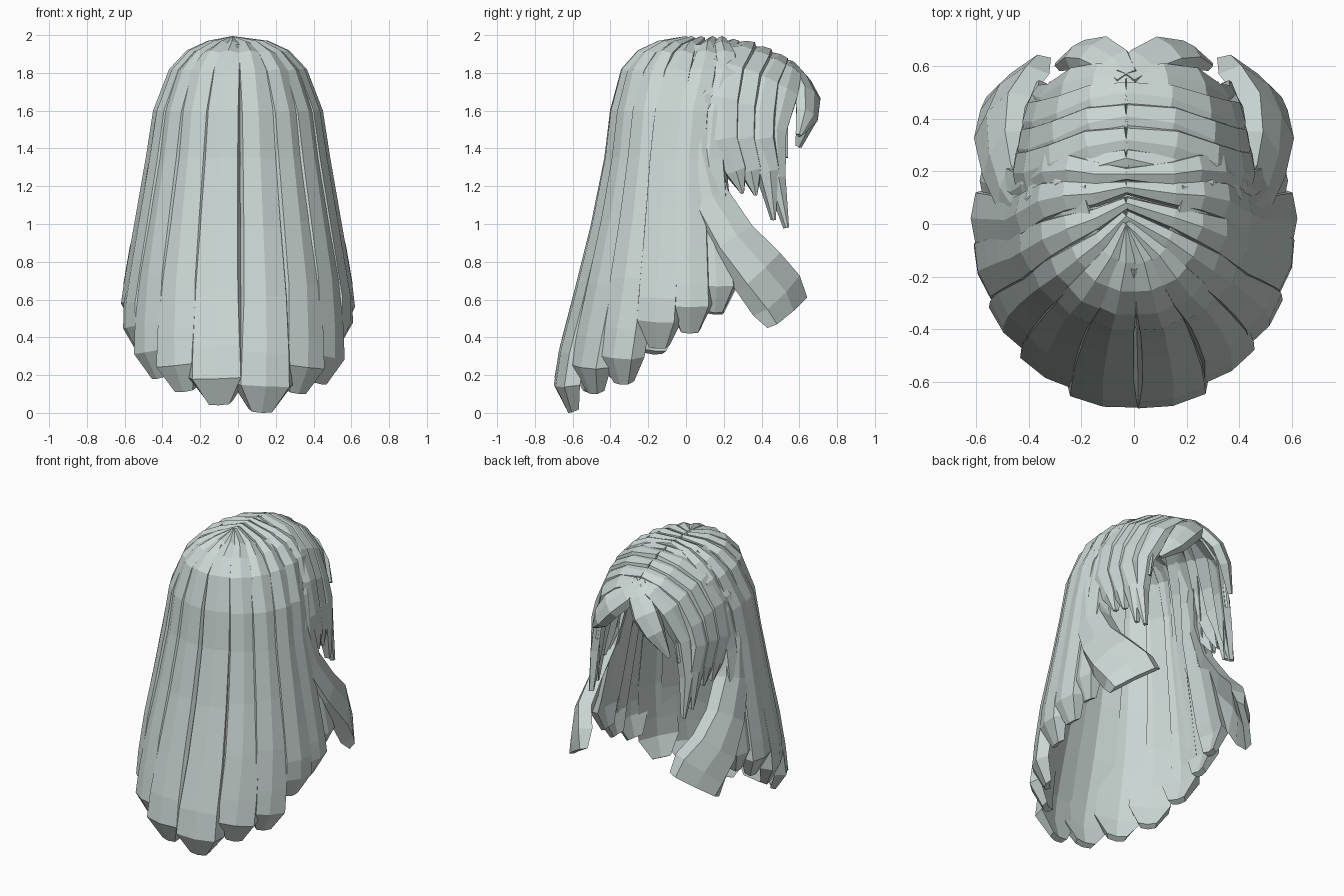
import bpy, bmesh, math
from mathutils import Vector

cube = bpy.data.objects.get("Cube")
if cube:
    bpy.data.objects.remove(cube)

mat = bpy.data.materials.new("pale_grey_green")
mat.use_nodes = True
COLOUR = (0.60, 0.68, 0.66, 1)
mat.diffuse_color = COLOUR
mat.node_tree.nodes["Principled BSDF"].inputs["Base Color"].default_value = COLOUR

# Outer outline of the hair: height, half width, depth to the back
OUTLINE = [(2.0, 0.0, 0.0), (1.97, 0.16, 0.15), (1.92, 0.27, 0.26), (1.82, 0.365, 0.35),
           (1.6, 0.45, 0.41), (1.4, 0.48, 0.43), (1.0, 0.55, 0.51), (0.6, 0.62, 0.61),
           (0.3, 0.62, 0.69), (0.0, 0.60, 0.73)]
# Lock cross-section: across, outward
SECTION = [(-1, -0.8), (-0.8, 0.25), (0, 0.5), (0.8, 0.25), (1, -0.8), (0, -0.5)]


def hair_point(angle, z, scale=1.0):
    """Point on the hair outline; angle 0 is the back, positive is +x."""
    z = max(0, min(2, z))
    for (z1, x1, b1), (z2, x2, b2) in zip(OUTLINE, OUTLINE[1:]):
        if z >= z2:
            f = (z1 - z) / (z1 - z2)
            x, b = x1 + (x2 - x1) * f, b1 + (b2 - b1) * f
            break
    return Vector((math.sin(angle) * x * scale, -math.cos(angle) * b * scale, z))


def finish(name, bm):
    bmesh.ops.recalc_face_normals(bm, faces=bm.faces)
    mesh = bpy.data.meshes.new(name)
    bm.to_mesh(mesh)
    bm.free()
    mesh.materials.append(mat)
    obj = bpy.data.objects.new(name, mesh)
    bpy.context.collection.objects.link(obj)
    return obj


def lock(name, points, widths, thick=0.06, front_limit=0.35):
    """Sweep the lock section along a path, facing away from the head axis."""
    pts = [Vector(p) for p in points]
    bm = bmesh.new()
    rings = []
    for i, p in enumerate(pts):
        tangent = (pts[min(i + 1, len(pts) - 1)] - pts[max(i - 1, 0)]).normalized()
        limit = front_limit if p.z < 1.5 else 0.35
        centre = Vector((0, max(0, min(limit, p.y)), min(p.z, 1.5)))
        out = p - centre
        out = (out - tangent * out.dot(tangent)).normalized()
        side = tangent.cross(out)
        t = thick * (0.5 if i in (0, len(pts) - 1) else 1)
        rings.append([bm.verts.new(p + side * u * widths[i] + out * (v - 0.5) * t)
                      for u, v in SECTION])
    n = len(SECTION)
    for a, b in zip(rings, rings[1:]):
        for k in range(n):
            bm.faces.new((a[k], a[(k + 1) % n], b[(k + 1) % n], b[k]))
    bm.faces.new(rings[0])
    bm.faces.new(rings[-1])
    return finish(name, bm)


def long_lock(name, degrees, tip, root_y, half):
    """A lock that falls from the parting down the outline to a blunt tip."""
    a = math.radians(degrees)
    heights = [1.97, 1.92, 1.82, 1.6, 1.35]
    heights += [1.35 + (tip + 0.14 - 1.35) * f for f in (0.3, 0.6, 0.85, 1)]
    pts = [Vector((-0.03, root_y, 1.995))]
    widths = [0.025]
    for z in heights:
        p = hair_point(a, z)
        p.y += root_y * max(0, min(1, (z - 1.5) / 0.6))
        pts.append(p)
        widths.append(half * (math.hypot(p.x, p.y) / 0.62) ** 0.9 + 0.012)
    pts.append(hair_point(a, tip, 0.88))
    widths.append(half * 0.5)
    lock(name, pts, widths, 0.075)


# Long back and side locks: angle, tip height, parting position, half width
BACK = [(-106, 0.52, 0.19, 0.10), (-92, 0.44, 0.14, 0.11), (-73, 0.31, 0.08, 0.12),
        (-53, 0.18, 0.03, 0.12), (-33, 0.11, 0, 0.13), (-11, 0.04, 0, 0.135),
        (14, 0.0, 0, 0.135), (37, 0.10, 0, 0.125), (56, 0.15, 0.03, 0.12),
        (75, 0.34, 0.08, 0.115), (92, 0.42, 0.14, 0.11), (106, 0.53, 0.19, 0.10)]
for i, (deg, tip, y, half) in enumerate(BACK):
    long_lock(f"long_lock_{i + 1}", deg, tip, y, half)

# Thin under sheet that closes the gaps between the long locks
bm = bmesh.new()
rows = []
for z in (1.95, 1.88, 1.75, 1.55, 1.2, 0.8, 0.45):
    row = []
    for k in range(-6, 7):
        a = math.radians(k * 16)
        p = hair_point(a, z + (0.18 * abs(k) / 6 if z < 0.5 else 0), 0.92)
        p.y += 0.17 * abs(math.sin(a)) * max(0, min(1, (z - 1.5) / 0.6))
        row.append(bm.verts.new(p))
    rows.append(row)
for a, b in zip(rows, rows[1:]):
    for k in range(12):
        bm.faces.new((a[k], a[k + 1], b[k + 1], b[k]))
sheet = finish("under_sheet", bm)
solid = sheet.modifiers.new("thickness", "SOLIDIFY")
solid.thickness = 0.015

# Face-framing locks, bangs and forelocks, mirrored with small differences
for s, label in ((1, "left"), (-1, "right")):
    def path(points):
        return [(s * x - 0.03 * max(0, 1 - abs(x) * 4), y, z) for x, y, z in points]

    # The face lock falls along the cheek, then flares forward and inward
    lock(f"{label}_face_lock",
         path([(0, 0.25, 1.98), (0.16, 0.21, 1.955), (0.3, 0.15, 1.87), (0.41, 0.1, 1.69),
               (0.47, 0.08, 1.4), (0.51, 0.14, 1.15), (0.55, 0.27, 0.94), (0.56, 0.42, 0.77),
               (0.51, 0.53, 0.64), (0.47, 0.57, 0.54)]),
         [0.04, 0.06, 0.08, 0.1, 0.11, 0.12, 0.14, 0.17, 0.19, 0.18], 0.08, 0.0)

    # Bangs that cross the head and hang beside the face
    for j, (y, z, drop, tip_y, tip) in enumerate([(0.32, 1.97, 0.09, 0.3, 1.16),
                                                  (0.41, 1.94, 0.09, 0.37, 1.15),
                                                  (0.50, 1.90, 0.08, 0.47, 1.02)]):
        r = 1 - 0.04 * j
        lock(f"{label}_bang_{j + 1}",
             path([(0, y, z), (0.17 * r, y - drop * 0.3, z - 0.025),
                   (0.32 * r, y - drop, z - 0.12), (0.42 * r, y - drop * 1.4, z - 0.3),
                   (0.46 * r, y - drop * 1.4, 1.45), (0.45 * r, (y - drop + tip_y) / 2, 1.28),
                   (0.42 * r, tip_y, tip)]),
             [0.055, 0.075, 0.09, 0.1, 0.095, 0.065, 0.01], 0.06)

    # Front wisps along the edge of the face
    lock(f"{label}_wisp",
         path([(0, 0.56, 1.86), (0.14, 0.565, 1.83), (0.27, 0.535, 1.72), (0.36, 0.48, 1.5),
               (0.39, 0.49, 1.25), (0.37, 0.54, 0.98)]),
         [0.05, 0.075, 0.09, 0.075, 0.055, 0.012], 0.05)

    # Forelock that rolls over the forehead
    lock(f"{label}_forelock",
         path([(0, 0.57, 1.86), (0.06, 0.635, 1.79), (0.15, 0.68, 1.7),
               (0.23, 0.675, 1.58), (0.3, 0.61, 1.44 + 0.03 * s)]),
         [0.05, 0.08, 0.09, 0.07, 0.012], 0.05)

# Inner scalp under the bangs
bm = bmesh.new()
rows = []
for y, top, half in ((-0.05, 1.95, 0.4), (0.2, 1.92, 0.41), (0.4, 1.88, 0.39), (0.54, 1.8, 0.32)):
    rows.append([bm.verts.new((half * math.sin(t), y, top - 0.45 * (1 - math.cos(t))))
                 for t in [math.radians(-90 + 22.5 * k) for k in range(9)]])
for a, b in zip(rows, rows[1:]):
    for k in range(8):
        bm.faces.new((a[k], a[k + 1], b[k + 1], b[k]))
scalp = finish("scalp", bm)
solid = scalp.modifiers.new("thickness", "SOLIDIFY")
solid.thickness = 0.015
